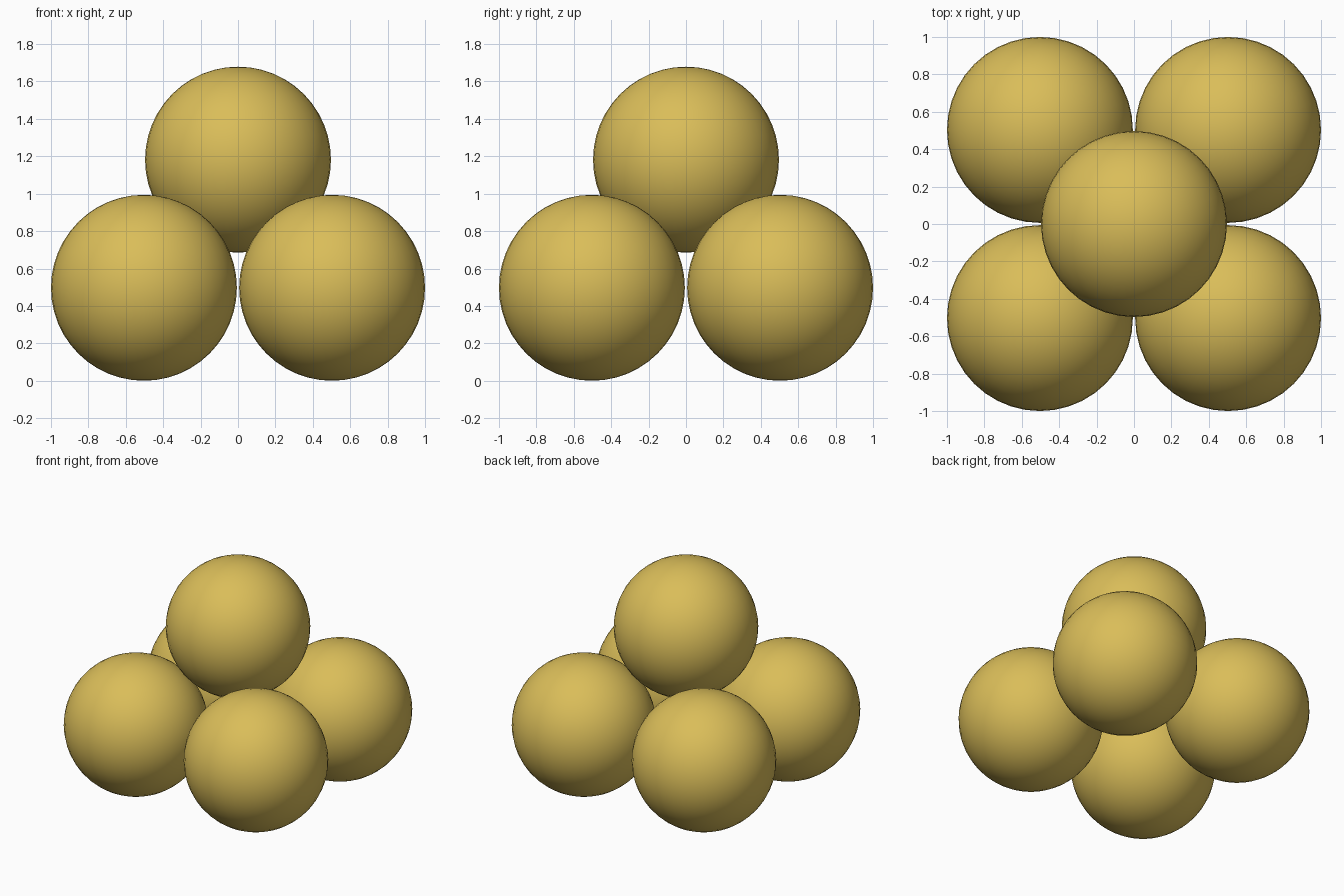
import bpy, math

if "Cube" in bpy.data.objects:
    bpy.data.objects.remove(bpy.data.objects["Cube"])

R = 0.497          # ball radius
C = 1.0 - R        # offset of the lower balls from the centre

gold = bpy.data.materials.new("gold")
gold.diffuse_color = (0.70, 0.51, 0.10, 1)
gold.use_nodes = True
gold.node_tree.nodes["Principled BSDF"].inputs["Base Color"].default_value = gold.diffuse_color


def ball(name, x, y, z):
    bpy.ops.mesh.primitive_uv_sphere_add(segments=40, ring_count=24, radius=R, location=(x, y, z))
    ob = bpy.context.object
    ob.name = name
    ob.data.materials.append(gold)
    bpy.ops.object.shade_smooth_by_angle(angle=math.radians(40))


# four balls in a square on the ground
for side, sx in (("left", -1), ("right", 1)):
    for end, sy in (("front", -1), ("back", 1)):
        ball(f"base_ball_{end}_{side}", sx * C, sy * C, R)

# one ball resting on top
ball("top_ball", 0, 0, R + 0.685)
